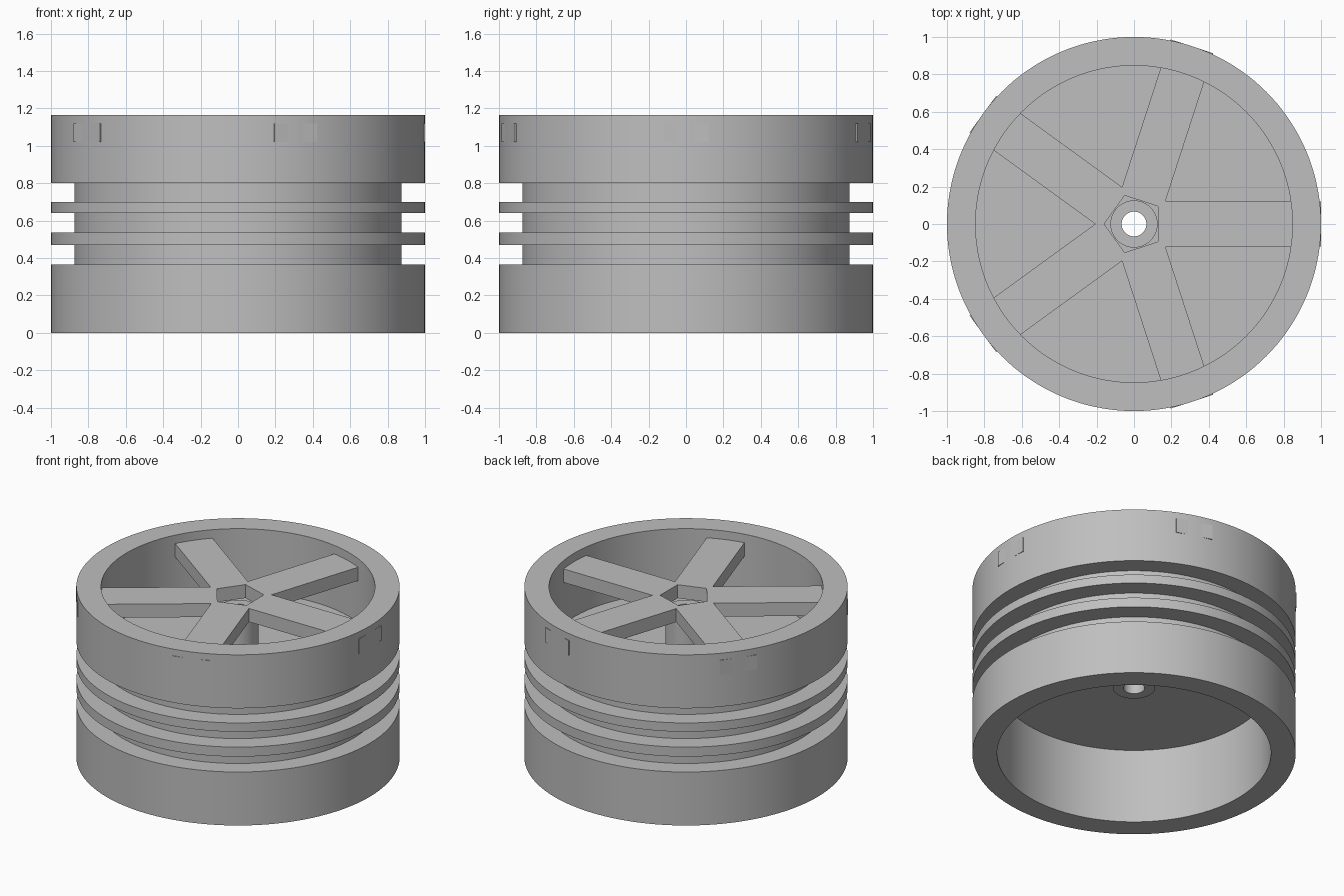
import bpy, bmesh, math
from mathutils import Matrix, Vector

cube = bpy.data.objects.get("Cube")
if cube:
    bpy.data.objects.remove(cube, do_unlink=True)

SEGMENTS = 144
SPOKES = 5
STEP = 2 * math.pi / SPOKES

grey = bpy.data.materials.new("plain grey")
grey.use_nodes = True
colour = (0.52, 0.52, 0.52, 1)
grey.diffuse_color = colour
grey.node_tree.nodes["Principled BSDF"].inputs["Base Color"].default_value = colour


def add_object(name, bm, smooth=False):
    bmesh.ops.recalc_face_normals(bm, faces=bm.faces)
    mesh = bpy.data.meshes.new(name)
    bm.to_mesh(mesh)
    bm.free()
    mesh.materials.append(grey)
    obj = bpy.data.objects.new(name, mesh)
    bpy.context.collection.objects.link(obj)
    if smooth:
        bpy.ops.object.select_all(action='DESELECT')
        obj.select_set(True)
        bpy.context.view_layer.objects.active = obj
        bpy.ops.object.shade_smooth_by_angle(angle=math.radians(30))
    return obj


# Drum with grooves, inner disc and bored hub, turned from one closed profile
RIM, GROOVE, INNER, HUB, BORE = 1.0, 0.875, 0.847, 0.126, 0.066
TOP, SPOKE_TOP, SPOKE_BOTTOM = 1.165, 1.107, 1.015
profile = [(BORE, 0.466), (0.13, 0.466), (0.13, 0.51), (INNER, 0.51), (INNER, 0), (RIM, 0)]
for low, high in ((0.365, 0.47), (0.535, 0.64), (0.70, 0.80)):
    profile += [(RIM, low), (GROOVE, low), (GROOVE, high), (RIM, high)]
profile += [(RIM, TOP), (INNER, TOP), (INNER, 0.73), (HUB, 0.73),
            (HUB, SPOKE_BOTTOM), (BORE, SPOKE_BOTTOM)]

bm = bmesh.new()
verts = [bm.verts.new((r, 0, z)) for r, z in profile]
edges = [bm.edges.new((v, verts[i - 1])) for i, v in enumerate(verts)]
bmesh.ops.spin(bm, geom=verts + edges, cent=(0, 0, 0), axis=(0, 0, 1),
               angle=2 * math.pi, steps=SEGMENTS, use_merge=True)
bmesh.ops.remove_doubles(bm, verts=bm.verts, dist=0.0001)
add_object("drum", bm, smooth=True)

# Five-armed spider with a pentagonal socket
half = 0.122
ca, sa = math.cos(STEP / 2), math.sin(STEP / 2)
socket, corner = 0.16, half / sa
sector = [(socket * ca, -socket * sa), (corner * ca, -half), (0.842, -half), (0.85, 0),
          (0.842, half), (corner * ca, half), (socket * ca, socket * sa)]
bm = bmesh.new()
for k in range(SPOKES):
    turn = Matrix.Rotation(k * STEP, 3, 'Z')
    bm.faces.new([bm.verts.new(turn @ Vector((x, y, SPOKE_BOTTOM))) for x, y in sector])
bmesh.ops.remove_doubles(bm, verts=bm.verts, dist=0.0001)
raised = bmesh.ops.extrude_face_region(bm, geom=bm.faces[:], use_keep_orig=True)["geom"]
bmesh.ops.translate(bm, vec=(0, 0, SPOKE_TOP - SPOKE_BOTTOM),
                    verts=[g for g in raised if isinstance(g, bmesh.types.BMVert)])
add_object("spokes", bm)

# Flat pads set into the upper band, one in line with each spoke
for k in range(SPOKES):
    bm = bmesh.new()
    place = (Matrix.Rotation(k * STEP, 4, 'Z') @ Matrix.Translation((0.974, 0, 1.07))
             @ Matrix.Diagonal((0.05, 0.24, 0.10, 1)))
    bmesh.ops.create_cube(bm, size=1, matrix=place)
    add_object(f"rim_pad_{k + 1}", bm)
